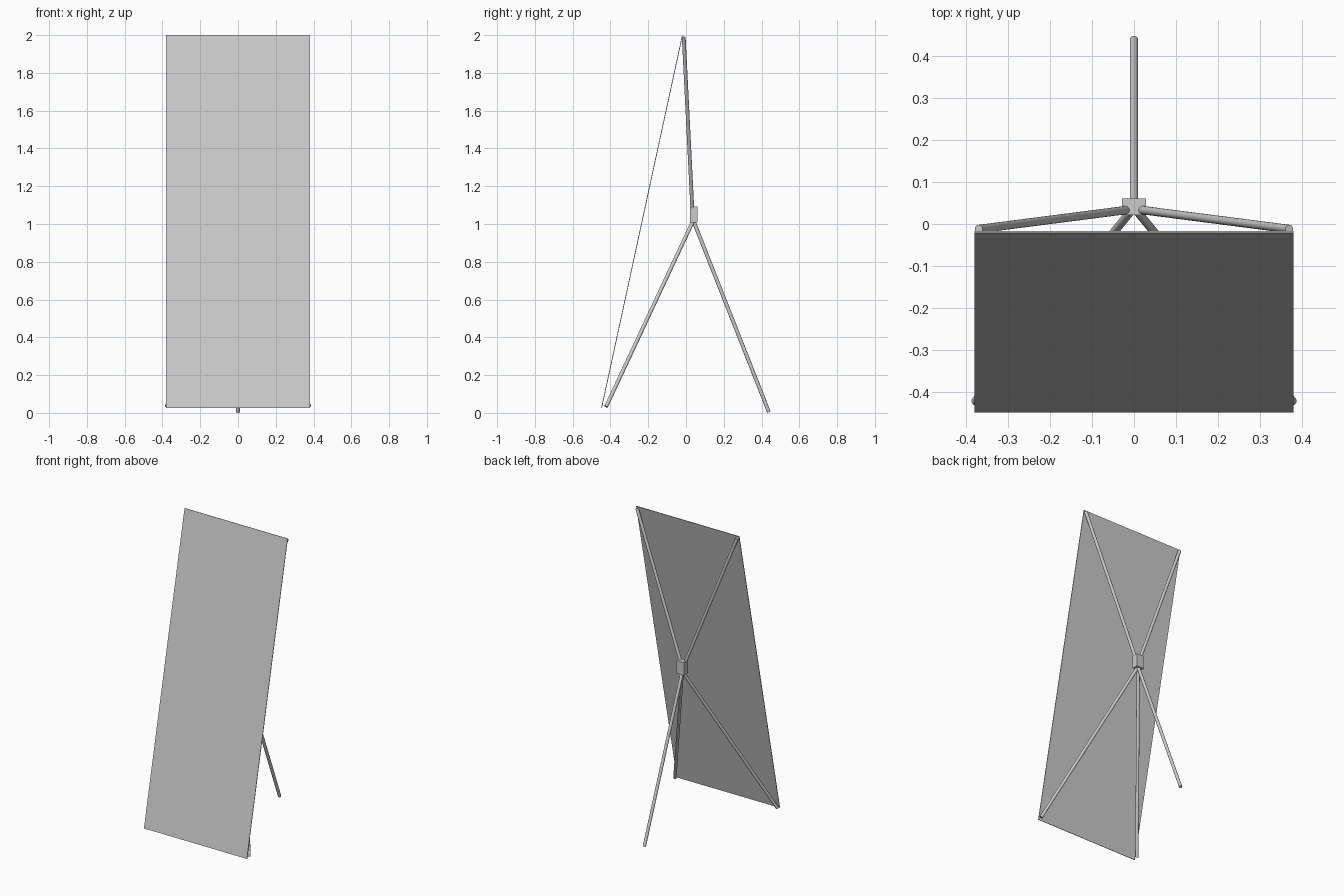
import bpy
from math import atan2, hypot
from mathutils import Vector

if "Cube" in bpy.data.objects:
    bpy.data.objects.remove(bpy.data.objects["Cube"])


def pole(name, a, b, r=0.01):
    """Round pole running between two points."""
    a, b = Vector(a), Vector(b)
    d = b - a
    bpy.ops.mesh.primitive_cylinder_add(vertices=24, radius=r, depth=d.length,
                                        location=(a + b) / 2)
    o = bpy.context.object
    o.name = name
    o.rotation_euler = d.to_track_quat('Z', 'Y').to_euler()
    bpy.ops.object.shade_smooth_by_angle()
    return o


def box(name, size, loc, tilt=0.0):
    bpy.ops.mesh.primitive_cube_add(size=1, location=loc, rotation=(tilt, 0, 0))
    o = bpy.context.object
    o.name = name
    o.scale = size
    return o


# Leaning banner sheet
y0, z0, y1, z1 = -0.447, 0.026, -0.019, 1.999
box("banner_sheet", (0.76, 0.004, hypot(y1 - y0, z1 - z0)),
    (0, (y0 + y1) / 2, (z0 + z1) / 2), -atan2(y1 - y0, z1 - z0))

# Central hub
box("hub", (0.056, 0.04, 0.085), (0, 0.041, 1.05))

# Upper arms and front legs, mirrored left and right
for side, s in (("left", -1), ("right", 1)):
    pole("upper_arm_" + side, (s * 0.005, 0.035, 1.05), (s * 0.37, -0.012, 1.988))
    pole("front_leg_" + side, (s * 0.002, 0.037, 1.015), (s * 0.378, -0.423, 0.033))

# Rear leg
pole("rear_leg", (0, 0.04, 1.015), (0, 0.439, 0.004))
